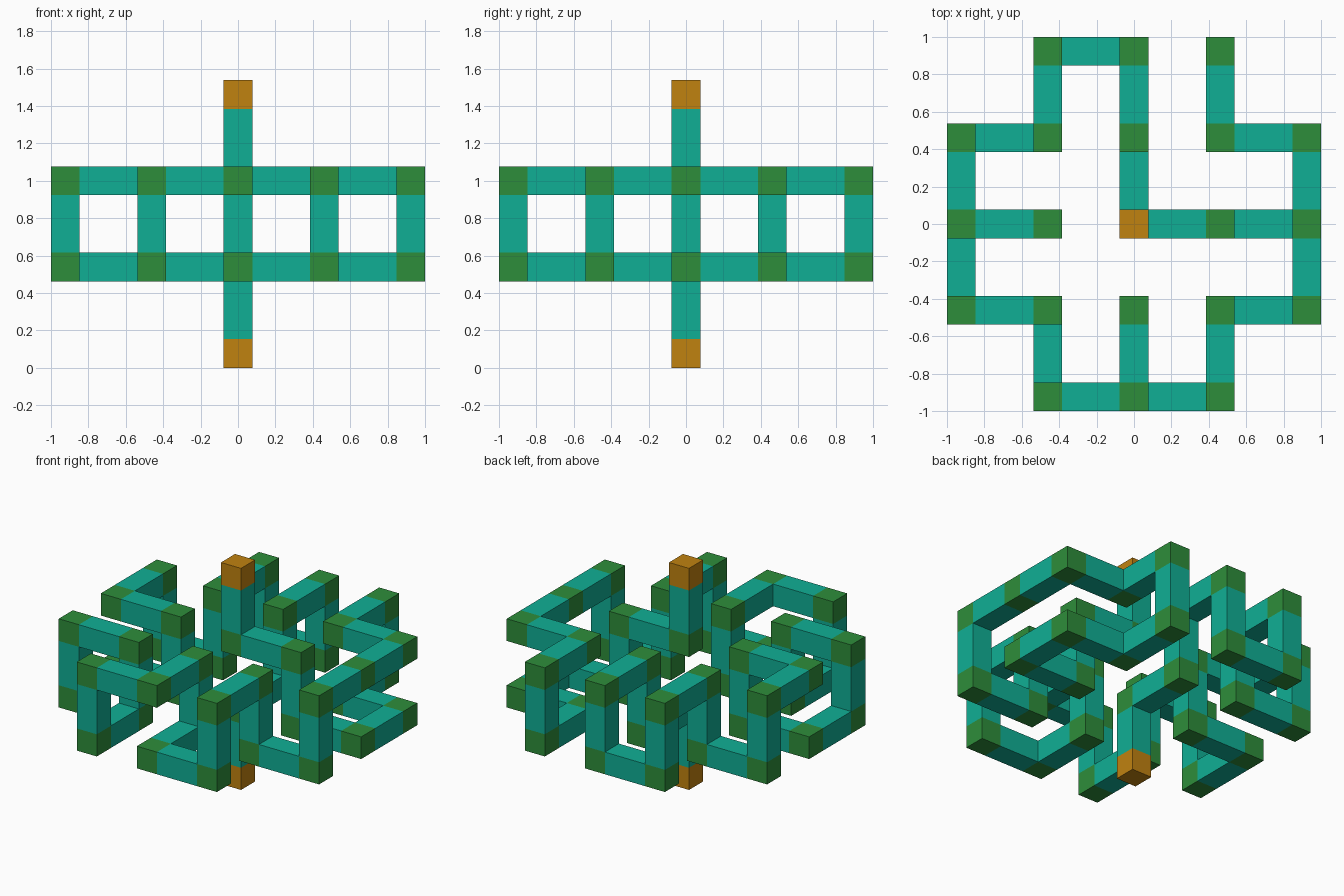
import bpy, bmesh
from mathutils import Vector

old = bpy.data.objects.get("Cube")
if old:
    bpy.data.objects.remove(old, do_unlink=True)

BLOCK = 2 / 13          # side of a block and thickness of a beam
STEP = 3 * BLOCK        # distance between neighbouring lattice points
MOVES = {"E": (1, 0, 0), "W": (-1, 0, 0), "N": (0, 1, 0),
         "S": (0, -1, 0), "U": (0, 0, 1), "D": (0, 0, -1)}
# One continuous walk through every lattice point, from the top end to the bottom end
WALK = "DEDENWNUSESSDWUSDWNUSWDNUWDNEUWNDEUNDEUSDSD"


def material(name, rgb):
    mat = bpy.data.materials.new(name)
    mat.use_nodes = True
    mat.diffuse_color = (*rgb, 1)
    mat.node_tree.nodes["Principled BSDF"].inputs["Base Color"].default_value = (*rgb, 1)
    return mat


def add_box(bm, centre, size, open_sides):
    """Box without the sides where it joins its neighbours."""
    verts = bmesh.ops.create_cube(bm, size=1)["verts"]
    faces = {f for v in verts for f in v.link_faces}
    for f in faces:
        f.normal_update()
    hidden = [f for f in faces if any(f.normal.dot(d) > 0.9 for d in open_sides)]
    for v in verts:
        v.co = centre + Vector(a * b for a, b in zip(v.co, size))
    bmesh.ops.delete(bm, geom=hidden, context="FACES_ONLY")


def finish(bm, name, mat):
    mesh = bpy.data.meshes.new(name)
    bm.to_mesh(mesh)
    bm.free()
    mesh.materials.append(mat)
    bpy.context.collection.objects.link(bpy.data.objects.new(name, mesh))


# Lattice points along the walk
directions = [Vector(MOVES[m]) for m in WALK]
points = [Vector((0, 0, 3 * STEP + BLOCK / 2))]
for d in directions:
    points.append(points[-1] + d * STEP)

joints, beams = bmesh.new(), bmesh.new()
ends = {"top_end_block": bmesh.new(), "bottom_end_block": bmesh.new()}
cube = Vector((BLOCK, BLOCK, BLOCK))

# Joint blocks at the inner points
for i in range(1, len(points) - 1):
    add_box(joints, points[i], cube, [-directions[i - 1], directions[i]])

# End blocks
add_box(ends["top_end_block"], points[0], cube, [directions[0]])
add_box(ends["bottom_end_block"], points[-1], cube, [-directions[-1]])

# Beams spanning the gaps between blocks
for p, d in zip(points, directions):
    size = Vector(BLOCK * (1 + abs(c)) for c in d)
    add_box(beams, p + d * STEP / 2, size, [d, -d])

finish(joints, "joint_blocks", material("green", (0.027, 0.270, 0.043)))
finish(beams, "connecting_beams", material("teal", (0.005, 0.428, 0.300)))
orange = material("orange", (0.527, 0.223, 0.005))
for name, bm in ends.items():
    finish(bm, name, orange)
